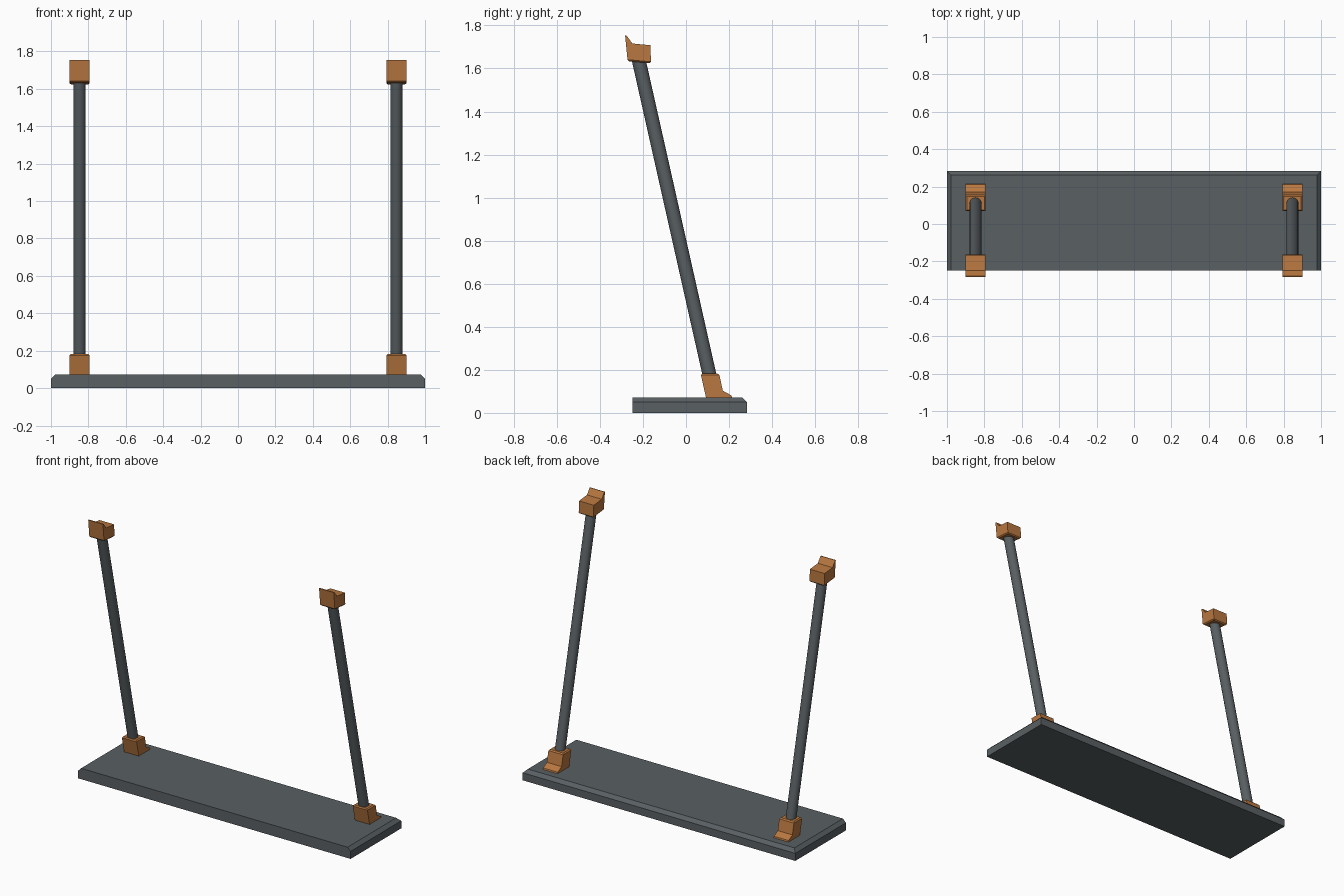
import bpy, bmesh
from mathutils import Vector

if "Cube" in bpy.data.objects:
    bpy.data.objects.remove(bpy.data.objects["Cube"])


def material(name, rgb):
    m = bpy.data.materials.new(name)
    m.diffuse_color = (*rgb, 1)
    m.use_nodes = True
    m.node_tree.nodes["Principled BSDF"].inputs["Base Color"].default_value = m.diffuse_color
    return m


orange = material("orange_plastic", (0.48, 0.185, 0.05))
slate = material("slate_metal", (0.100, 0.115, 0.123))


def finish(bm, name, mat):
    bmesh.ops.recalc_face_normals(bm, faces=bm.faces[:])
    me = bpy.data.meshes.new(name)
    bm.to_mesh(me)
    bm.free()
    ob = bpy.data.objects.new(name, me)
    bpy.context.collection.objects.link(ob)
    me.materials.append(mat)
    return ob


# Base slab: chamfered along the back and both ends, square at the front
def slab():
    bm = bmesh.new()
    bmesh.ops.create_cube(bm, size=1)
    for v in bm.verts:
        v.co = Vector((v.co.x * 2, v.co.y * 0.531 + 0.0175, (v.co.z + 0.5) * 0.072))
    edges = [e for e in bm.edges
             if all(v.co.z > 0.05 for v in e.verts)
             and not all(v.co.y < 0 for v in e.verts)]
    bmesh.ops.bevel(bm, geom=edges, offset=0.022, segments=1, affect='EDGES')
    finish(bm, "base_slab", slate)


# Bracket: side profile (y, z) extruded in x; pole-side face gets a small bevel
def bracket(name, x, profile, pole_edge, half=0.054):
    bm = bmesh.new()
    f = bm.faces.new([bm.verts.new((x - half, y, z)) for y, z in profile])
    r = bmesh.ops.extrude_face_region(bm, geom=[f])
    bmesh.ops.translate(bm, vec=(2 * half, 0, 0),
                        verts=[g for g in r["geom"] if isinstance(g, bmesh.types.BMVert)])
    ends = [Vector(profile[i]) for i in pole_edge]
    for face in bm.faces[:]:
        if len(face.verts) == 4 and all(
                min((Vector((v.co.y, v.co.z)) - e).length for e in ends) < 1e-4
                for v in face.verts):
            bmesh.ops.bevel(bm, geom=list(face.edges), offset=0.007,
                            segments=1, affect='EDGES')
            break
    finish(bm, name, orange)


# Leaning round pole
def pole(name, x):
    a, b = Vector((x, 0.115, 0.15)), Vector((x, -0.222, 1.65))
    bpy.ops.mesh.primitive_cylinder_add(vertices=32, radius=0.032,
                                        depth=(b - a).length, location=(a + b) / 2)
    ob = bpy.context.object
    ob.name = name
    ob.rotation_euler = (b - a).to_track_quat('Z', 'Y').to_euler()
    ob.data.materials.append(slate)
    bpy.ops.object.shade_smooth_by_angle()


foot = [(0.093, 0.071), (0.068, 0.182), (0.154, 0.182), (0.171, 0.103),
        (0.211, 0.081), (0.214, 0.071)]
head = [(-0.271, 1.634), (-0.283, 1.753), (-0.277, 1.754), (-0.249, 1.716),
        (-0.166, 1.708), (-0.162, 1.624)]

slab()
for side, x in (("left", -0.847), ("right", 0.847)):
    pole(f"{side}_pole", x)
    bracket(f"{side}_foot_bracket", x, foot, (1, 2))
    bracket(f"{side}_top_bracket", x, head, (0, 5))
